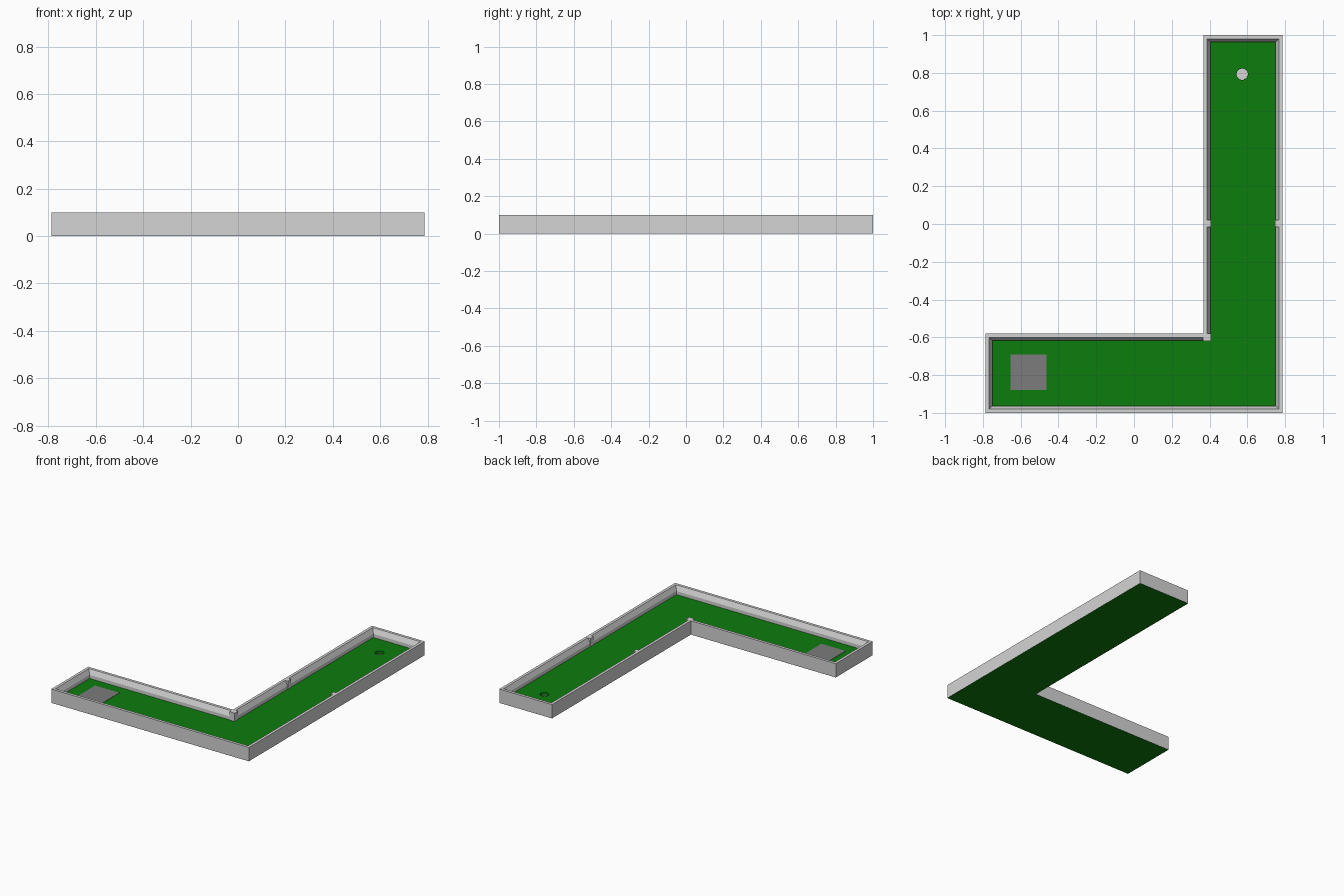
import bpy, bmesh, math
from mathutils import Vector

if "Cube" in bpy.data.objects:
    bpy.data.objects.remove(bpy.data.objects["Cube"])

def material(name, rgb):
    m = bpy.data.materials.new(name)
    m.diffuse_color = (*rgb, 1)
    m.use_nodes = True
    m.node_tree.nodes["Principled BSDF"].inputs["Base Color"].default_value = m.diffuse_color
    return m

GREY = material("light_grey", (0.66, 0.66, 0.66))
TURF = material("turf_green", (0.004, 0.2, 0.004))
MAT = material("mid_grey", (0.2, 0.2, 0.2))

# L-shaped outline, anticlockwise
X, Y, T = 0.787, 1.0, 0.42
OUTLINE = [Vector(p) for p in [(-X, -Y), (X, -Y), (X, Y), (X - T, Y),
                               (X - T, -Y + T), (-X, -Y + T)]]
RAIL, HEIGHT, FLOOR = 0.037, 0.1, 0.04
CUP = (0.573, 0.793)

def inset(d):
    """Outline moved inward by d with mitred right-angle corners."""
    pts, n = [], len(OUTLINE)
    for i, p in enumerate(OUTLINE):
        a = (p - OUTLINE[i - 1]).normalized()
        b = (OUTLINE[(i + 1) % n] - p).normalized()
        pts.append(p + d * Vector((-a.y - b.y, a.x + b.x)))
    return pts

def finish(bm, name, mat):
    bmesh.ops.recalc_face_normals(bm, faces=bm.faces)
    me = bpy.data.meshes.new(name)
    bm.to_mesh(me)
    bm.free()
    me.materials.append(mat)
    ob = bpy.data.objects.new(name, me)
    bpy.context.collection.objects.link(ob)
    return ob

def box(name, x0, x1, y0, y1, z0, z1, mat):
    bm = bmesh.new()
    bmesh.ops.create_cube(bm, size=1)
    for v in bm.verts:
        v.co = (x1 if v.co.x > 0 else x0, y1 if v.co.y > 0 else y0,
                z1 if v.co.z > 0 else z0)
    return finish(bm, name, mat)

def cylinder(name, r, z0, z1, mat):
    bm = bmesh.new()
    bmesh.ops.create_cone(bm, cap_ends=True, segments=32, radius1=r,
                          radius2=r, depth=z1 - z0)
    bmesh.ops.translate(bm, vec=(*CUP, (z0 + z1) / 2), verts=bm.verts)
    return finish(bm, name, mat)

# Border rail: bevelled profile swept round the outline
profile = [(0, 0.001), (0, HEIGHT), (0.02, HEIGHT), (RAIL, 0.065), (RAIL, 0.001)]
bm = bmesh.new()
rings = [[bm.verts.new((p.x, p.y, z)) for p in inset(d)] for d, z in profile]
for k, ring in enumerate(rings):
    nxt = rings[(k + 1) % len(rings)]
    for i in range(len(ring)):
        j = (i + 1) % len(ring)
        bm.faces.new((ring[i], ring[j], nxt[j], nxt[i]))
finish(bm, "border_rail", GREY)

# Turf slab with green underside
bm = bmesh.new()
base = bm.faces.new([bm.verts.new((p.x, p.y, 0)) for p in inset(0.001)])
ext = bmesh.ops.extrude_face_region(bm, geom=[base], use_keep_orig=True)
for v in ext["geom"]:
    if isinstance(v, bmesh.types.BMVert):
        v.co.z = FLOOR
turf = finish(bm, "turf_floor", TURF)

# Cup hole cut into the turf
cutter = cylinder("cup_cutter", 0.03, 0.01, 0.08, TURF)
cutter.hide_render = True
mod = turf.modifiers.new("cup_hole", "BOOLEAN")
mod.object = cutter
mod.operation = "DIFFERENCE"
mod.solver = "EXACT"
bpy.context.view_layer.objects.active = turf
bpy.ops.object.modifier_apply(modifier=mod.name)
bpy.data.objects.remove(cutter)

# Light cup floor inside the hole
cylinder("cup_base", 0.0299, 0.011, 0.018, GREY)

# Tee mat
box("tee_mat", -0.655, -0.462, -0.88, -0.69, FLOOR - 0.002, FLOOR + 0.002, MAT)

# Full-height joint blocks at the mid-length seam and the inner corner
B = 0.04
lx, rx, cy = X - T, X, -Y + T
box("joint_block_left", lx + 0.0005, lx + B, -0.015, 0.02, 0.002, HEIGHT + 0.0003, GREY)
box("joint_block_right", rx - B, rx - 0.0005, -0.015, 0.02, 0.002, HEIGHT + 0.0003, GREY)
box("corner_block", lx - 0.0005, lx + B, cy - B, cy + 0.0005, 0.002, HEIGHT + 0.0003, GREY)
